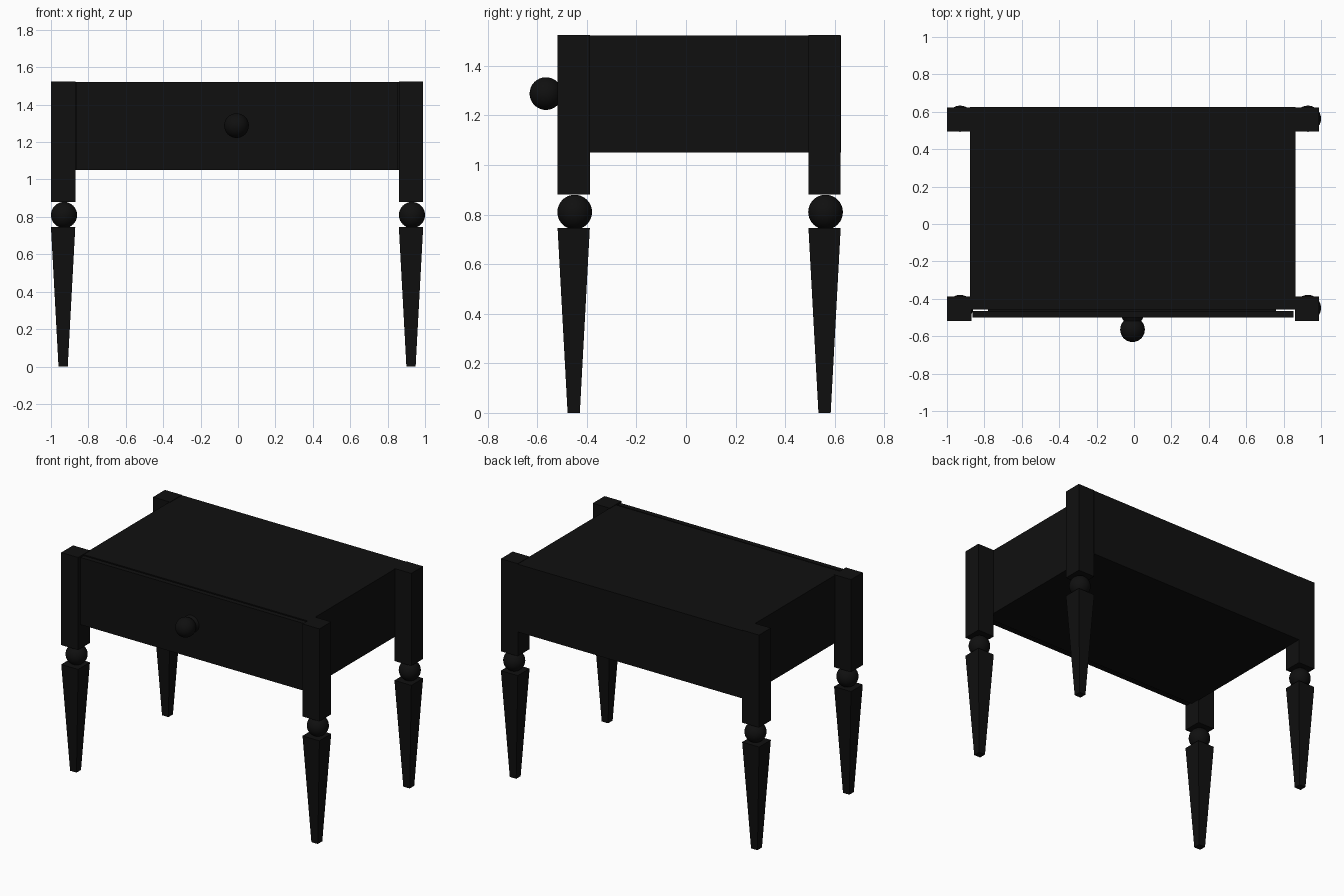
import bpy
import bmesh
from math import pi
from mathutils import Matrix

if "Cube" in bpy.data.objects:
    bpy.data.objects.remove(bpy.data.objects["Cube"])

black = bpy.data.materials.new("black_paint")
black.diffuse_color = (0.005, 0.005, 0.005, 1)
black.use_nodes = True
black.node_tree.nodes["Principled BSDF"].inputs["Base Color"].default_value = black.diffuse_color


def add_object(name, bm, smooth=False):
    bmesh.ops.recalc_face_normals(bm, faces=bm.faces)
    for f in bm.faces:
        f.smooth = smooth
    mesh = bpy.data.meshes.new(name)
    bm.to_mesh(mesh)
    bm.free()
    mesh.materials.append(black)
    ob = bpy.data.objects.new(name, mesh)
    bpy.context.collection.objects.link(ob)
    return ob


def cube(bm, x0, x1, y0, y1, z0, z1):
    m = (Matrix.Translation(((x0 + x1) / 2, (y0 + y1) / 2, (z0 + z1) / 2))
         @ Matrix.Diagonal((x1 - x0, y1 - y0, z1 - z0, 1)))
    return bmesh.ops.create_cube(bm, size=1, matrix=m)["verts"]


def box(name, *bounds, open_side=None, wall=0.03):
    """Box, or a hollow tray if open_side gives the normal of the removed face."""
    bm = bmesh.new()
    cube(bm, *bounds)
    if open_side:
        bm.normal_update()
        gone = [f for f in bm.faces if f.normal.dot(open_side) > 0.9]
        bmesh.ops.delete(bm, geom=gone, context="FACES_ONLY")
    ob = add_object(name, bm)
    if open_side:
        mod = ob.modifiers.new("wall", "SOLIDIFY")
        mod.thickness = wall
        mod.offset = -1
        mod.use_even_offset = True
    return ob


def ball(name, x, y, z, r):
    bm = bmesh.new()
    bmesh.ops.create_uvsphere(bm, u_segments=32, v_segments=16, radius=r,
                              matrix=Matrix.Translation((x, y, z)))
    return add_object(name, bm, smooth=True)


# Legs: square post, turned ball, tapered square foot
for side, x in (("left", -0.935), ("right", 0.925)):
    for end, y in (("front", -0.453), ("back", 0.559)):
        h = 0.065
        name = f"{end}_{side}_leg"
        box(name + "_post", x - h, x + h, y - h, y + h, 0.88, 1.525)
        ball(name + "_ball", x + 0.005, y + 0.004, 0.81, 0.07)
        bm = bmesh.new()
        for v in cube(bm, x - h, x + h, y - h, y + h, 0, 0.745):
            if v.co.z < 0.1:
                v.co.x = x + (v.co.x - x) * 0.38
                v.co.y = y + (v.co.y - y) * 0.38
        add_object(name + "_taper", bm)

# Cabinet body, open towards the drawer front
box("cabinet_body", -0.876, 0.864, -0.457, 0.625, 1.05, 1.522,
    open_side=(0, -1, 0))

# Drawer: front panel with a tray behind it
box("drawer_front", -0.863, 0.853, -0.5, -0.466, 1.052, 1.52)
box("drawer_tray", -0.78, 0.76, -0.466, 0.5, 1.1, 1.44, open_side=(0, 0, 1))

# Knob with a short flared base
bm = bmesh.new()
bmesh.ops.create_cone(bm, cap_ends=True, segments=32, radius1=0.058,
                      radius2=0.04, depth=0.03,
                      matrix=Matrix.Translation((-0.008, -0.515, 1.288))
                      @ Matrix.Rotation(pi / 2, 4, "X"))
add_object("knob_base", bm)
ball("knob", -0.008, -0.565, 1.288, 0.066)
